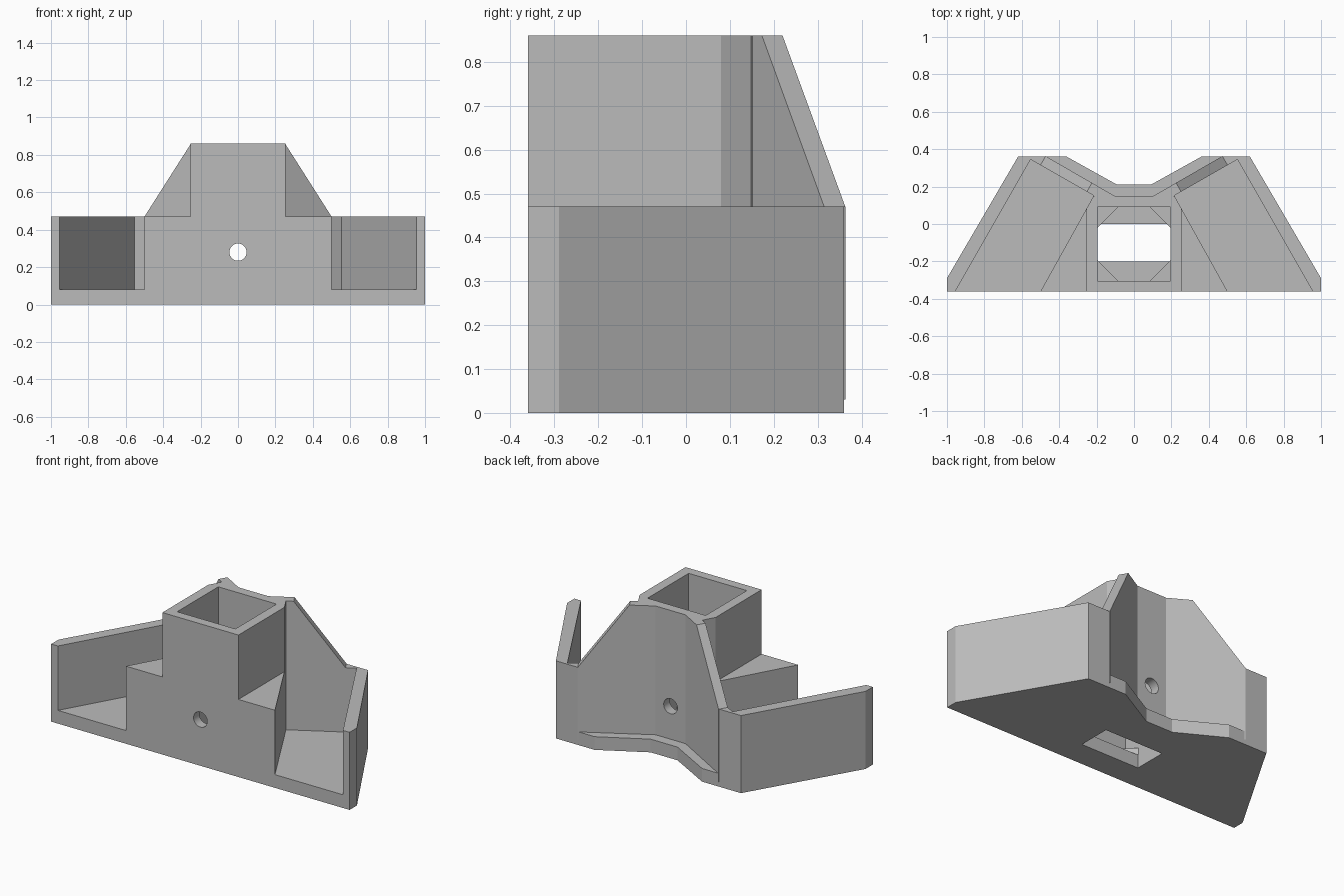
import bpy, bmesh
from math import radians, cos, sin, pi
from mathutils import Matrix, Vector

if "Cube" in bpy.data.objects:
    bpy.data.objects.remove(bpy.data.objects["Cube"], do_unlink=True)

grey = bpy.data.materials.new("plain grey")
grey.use_nodes = True
grey.diffuse_color = (0.5, 0.5, 0.5, 1)
grey.node_tree.nodes["Principled BSDF"].inputs["Base Color"].default_value = (0.5, 0.5, 0.5, 1)


def prism(name, outline, low, high, matrix=Matrix()):
    """Extrude a flat outline from low to high, then place it."""
    bm = bmesh.new()
    face = bm.faces.new([bm.verts.new((x, y, low)) for x, y in outline])
    top = bmesh.ops.extrude_face_region(bm, geom=[face])["geom"]
    bmesh.ops.translate(bm, vec=(0, 0, high - low),
                        verts=[v for v in top if isinstance(v, bmesh.types.BMVert)])
    bm.transform(matrix)
    bmesh.ops.recalc_face_normals(bm, faces=bm.faces)
    mesh = bpy.data.meshes.new(name)
    bm.to_mesh(mesh)
    bm.free()
    mesh.materials.append(grey)
    obj = bpy.data.objects.new(name, mesh)
    bpy.context.collection.objects.link(obj)
    return obj


def rect(x, y0, y1):
    return [(-x, y0), (x, y0), (x, y1), (-x, y1)]


def mirrored(half):
    return half + [(-x, y) for x, y in reversed(half)]


def flip(points, side):
    return [(x * side, y) for x, y in points]


def combine(target, tool, operation):
    mod = target.modifiers.new(operation, "BOOLEAN")
    mod.operation, mod.solver, mod.object = operation, "EXACT", tool
    bpy.context.view_layer.objects.active = target
    bpy.ops.object.modifier_apply(modifier=mod.name)
    bpy.data.objects.remove(tool, do_unlink=True)


def drill(target, centre, direction, reach, radius=0.046):
    circle = [(radius * cos(i * pi / 18), radius * sin(i * pi / 18)) for i in range(36)]
    turn = Vector(direction).to_track_quat("Z", "Y").to_matrix().to_4x4()
    cutter = prism("drill", circle, -reach, reach, Matrix.Translation(centre) @ turn)
    combine(target, cutter, "DIFFERENCE")


front, shoulder, top, floor = -0.36, 0.47, 0.86, 0.08

# Base plate with rear flange, and the body above it
bracket = prism("bracket", mirrored([(1, front), (1, -0.29), (0.62, 0.36),
                                     (0.36, 0.36), (0.09, 0.21)]), 0, floor)
body = mirrored([(1, front), (1, -0.29), (0.62, 0.36), (0.473, 0.36), (0.1, 0.148)])
combine(bracket, prism("body", body, 0, shoulder), "UNION")

# Square tower
combine(bracket, prism("tower", rect(0.255, front, 0.148), 0.03, top), "UNION")

# Sloped rear webs
web = [(0, 0.03), (0.43, 0.03), (0.43, shoulder), (0.144, top), (0, top)]
for side in (1, -1):
    along, inward = Vector((0.866 * side, 0.5, 0)), Vector((0.5 * side, -0.866, 0))
    place = Matrix((along, (0, 0, 1), inward)).transposed().to_4x4()
    place.translation = (0.1 * side, 0.148, 0)
    combine(bracket, prism("web", web, 0, 0.057, place), "UNION")

# Open side pockets
pocket = [(0.215, 0.152), (0.511, -0.38), (0.967, -0.38), (0.553, 0.345)]
for side in (1, -1):
    combine(bracket, prism("pocket", flip(pocket, side), floor, 1), "DIFFERENCE")

# Tower cavity and slot through the floor
combine(bracket, prism("cavity", rect(0.195, -0.304, 0.09), floor, 1), "DIFFERENCE")
combine(bracket, prism("slot", rect(0.195, -0.2, 0), -0.1, 0.2), "DIFFERENCE")

# Screw holes
for z in (0.28, 0.67):
    drill(bracket, (0, 0, z), (0, 1, 0), 0.6)
drill(bracket, (0, -0.108, 0.667), (1, 0, 0), 0.5)
for side in (1, -1):
    drill(bracket, (0.592 * side, -0.11, 0), (0, 0, 1), 0.2)
    for x, y in ((0.905, -0.127), (0.72, 0.19)):
        drill(bracket, (x * side, y, 0.275), (0.863 * side, 0.505, 0), 0.1)

# Corner stops inside the tower
for side in (1, -1):
    for name, y, leg in (("front", -0.305, 0.112), ("rear", 0.091, -0.112)):
        stop = [(0.196, y), (0.084, y), (0.196, y + leg)]
        prism(name + "_corner_stop", flip(stop, side), floor, floor + 0.04)

bpy.ops.object.select_all(action="DESELECT")
bracket.select_set(True)
bpy.context.view_layer.objects.active = bracket
bpy.ops.object.shade_smooth_by_angle(angle=radians(25))
